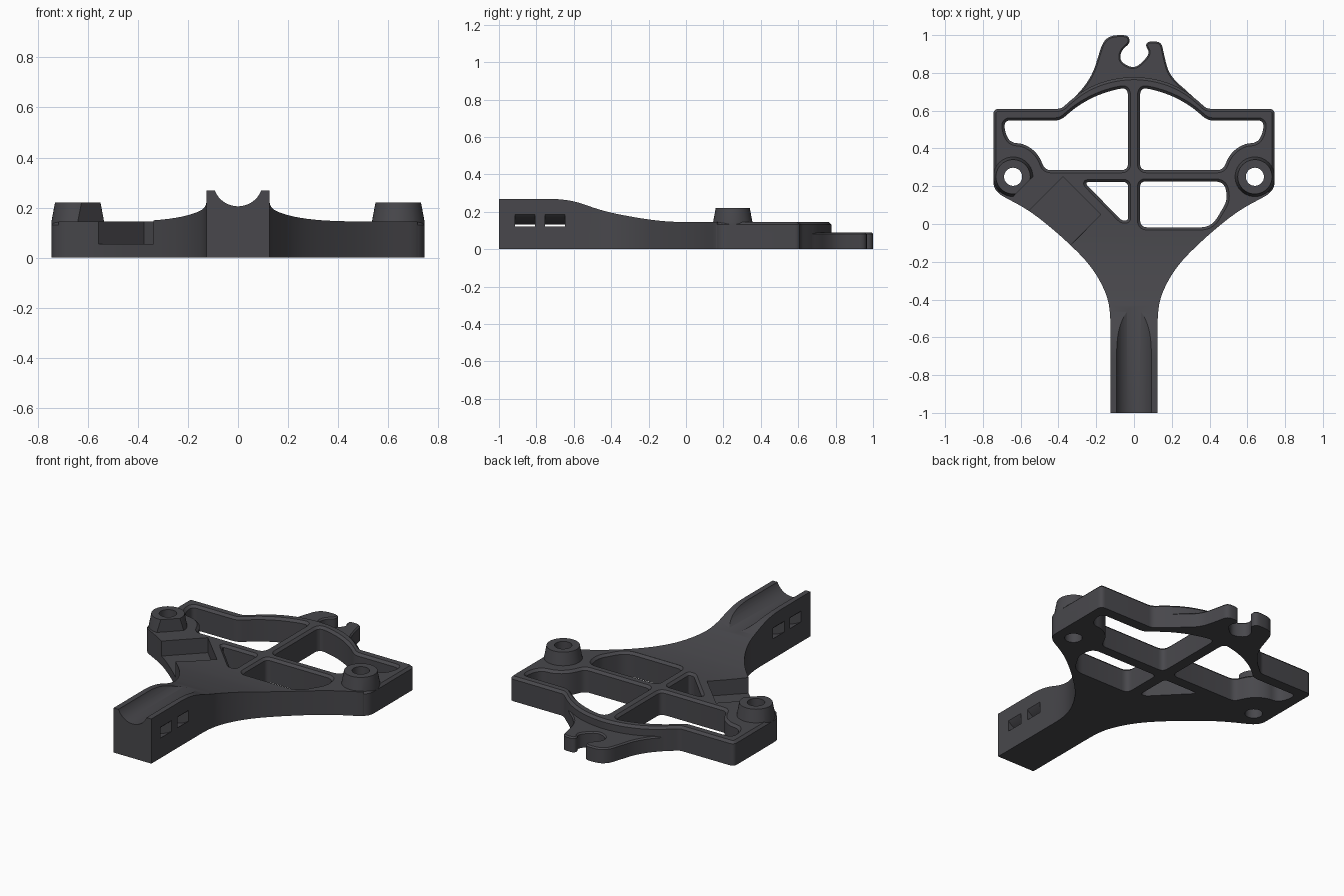
import bpy, bmesh, math
from mathutils import Vector

if "Cube" in bpy.data.objects:
    bpy.data.objects.remove(bpy.data.objects["Cube"])

H = 0.145     # plate thickness
C = 0.014     # edge chamfer

mat = bpy.data.materials.new("charcoal_plastic")
mat.diffuse_color = (0.065, 0.064, 0.072, 1)
mat.use_nodes = True
mat.node_tree.nodes["Principled BSDF"].inputs["Base Color"].default_value = mat.diffuse_color


def rounded(points, n=5):
    """Closed outline from (x, y, corner cut) points, returned counter-clockwise."""
    out = []
    k = len(points)
    for i, (x, y, t) in enumerate(points):
        p = Vector((x, y))
        if t == 0:
            out.append(p)
            continue
        ends = []
        for q in (points[i - 1], points[(i + 1) % k]):
            d = Vector(q[:2]) - p
            ends.append(p + d.normalized() * min(t, d.length * 0.48))
        a, b = ends
        for j in range(n + 1):
            s = j / n
            out.append(a * (1 - s) ** 2 + p * 2 * s * (1 - s) + b * s * s)
    area = sum(out[i - 1].cross(out[i]) for i in range(len(out)))
    return out if area > 0 else out[::-1]


def offset(loop, d):
    """Push a counter-clockwise loop outward by d."""
    res = []
    for i, p in enumerate(loop):
        a = (p - loop[i - 1]).normalized()
        b = (loop[(i + 1) % len(loop)] - p).normalized()
        na, nb = Vector((a.y, -a.x)), Vector((b.y, -b.x))
        m = (na + nb).normalized()
        res.append(p + m * d / max(0.5, m.dot(na)))
    return res


def make(name, bm):
    bmesh.ops.recalc_face_normals(bm, faces=bm.faces)
    me = bpy.data.meshes.new(name)
    bm.to_mesh(me)
    bm.free()
    me.materials.append(mat)
    ob = bpy.data.objects.new(name, me)
    bpy.context.collection.objects.link(ob)
    return ob


def prism(name, loop, levels, axis="z"):
    """Stack the loop at (height, offset) levels; axis x or y lays it down."""
    place = {"z": lambda p, h: (p.x, p.y, h),
             "x": lambda p, h: (h, p.x, p.y),
             "y": lambda p, h: (p.x, h, p.y)}[axis]
    bm = bmesh.new()
    rings = [[bm.verts.new(place(p, h)) for p in (offset(loop, d) if d else loop)]
             for h, d in levels]
    for r, s in zip(rings, rings[1:]):
        for i in range(len(r)):
            bm.faces.new((r[i - 1], r[i], s[i], s[i - 1]))
    bm.faces.new(rings[0][::-1])
    bm.faces.new(rings[-1])
    return make(name, bm)


def combine(ob, other, op):
    m = ob.modifiers.new(op.lower(), "BOOLEAN")
    m.operation, m.solver, m.object = op, "EXACT", other
    bpy.context.view_layer.objects.active = ob
    bpy.ops.object.modifier_apply(modifier=m.name)
    bpy.data.objects.remove(other)


def circle(x, y, r, n=40):
    return [Vector((x + r * math.cos(2 * math.pi * i / n),
                    y + r * math.sin(2 * math.pi * i / n))) for i in range(n)]


def flip(points):
    return [(-x, y, t) for x, y, t in points]


def sym(points):
    return points + flip(points)[::-1]


# Neck: flared outline trimmed by the rising side profile
flare = [(0.725, 0.17, 0.02), (0.70, 0.15, 0.02), (0.55, 0.07, 0.1), (0.39, -0.06, 0.1),
         (0.25, -0.195, 0.1), (0.175, -0.305, 0.1), (0.125, -0.43, 0.1), (0.125, -1, 0)]
body = prism("bracket", rounded(sym(flare)), [(0, 0), (0.4, 0)])
side = [(-1.1, -0.1, 0), (-1.1, 0.268, 0), (-0.62, 0.268, 0.1), (-0.45, 0.204, 0.1),
        (-0.25, 0.165, 0.1), (-0.09, H, 0.1), (0.4, H, 0), (0.4, -0.1, 0)]
combine(body, prism("side_trim", rounded(side), [(-1, 0), (1, 0)], "x"), "INTERSECT")

# Head plate with arched rear edge
head = [(0.45, 0.08, 0), (0.56, 0.085, 0), (0.70, 0.15, 0.03), (0.745, 0.19, 0.04),
        (0.745, 0.61, 0.03), (0.385, 0.61, 0.02), (0.33, 0.66, 0.1), (0.27, 0.705, 0.1),
        (0.19, 0.745, 0.1), (0.10, 0.77, 0.1), (0.02, 0.778, 0.02)]
combine(body, prism("head", rounded(sym(head)), [(0, 0), (H - C, 0), (H, -C)]), "UNION")

# Thin rear hook
hook = [(-0.33, 0.60, 0), (-0.385, 0.61, 0), (-0.33, 0.655, 1), (-0.26, 0.73, 1),
        (-0.215, 0.805, 1), (-0.19, 0.885, 1), (-0.165, 0.965, 1), (-0.12, 1.0, 1),
        (-0.03, 1.0, 0.03), (-0.02, 0.96, 0.02), (-0.07, 0.915, 0.03), (-0.075, 0.86, 1),
        (-0.01, 0.825, 1), (0.035, 0.845, 1), (0.085, 0.905, 0.03), (0.06, 0.945, 0.02),
        (0.075, 0.967, 0.02), (0.145, 0.965, 0.03), (0.158, 0.90, 1), (0.18, 0.81, 1),
        (0.22, 0.755, 1), (0.28, 0.705, 1), (0.35, 0.635, 1), (0.385, 0.61, 0),
        (0.33, 0.60, 0), (0.2, 0.70, 0.1), (0, 0.75, 0.1), (-0.2, 0.70, 0.1)]
combine(body, prism("hook", rounded(hook, 4), [(0, 0), (0.082, 0), (0.09, -0.008)]), "UNION")

# Tapered screw bosses; the left one has a flat towards the pocket
for s in (-1, 1):
    boss = prism("boss", circle(s * 0.64, 0.25, 0.105), [(0.07, 0), (H, 0), (0.22, -0.014)])
    if s < 0:
        flat = [(-0.585, 0.20, 0), (-0.385, 0.40, 0), (-0.285, 0.0, 0), (-0.785, 0.0, 0)]
        combine(boss, prism("flat_cutter", rounded(flat), [(0, 0), (0.4, 0)]), "DIFFERENCE")
    combine(body, boss, "UNION")

# Openings through the plate, with chamfered upper rims
window = [(0.032, 0.285, 0.035), (0.47, 0.285, 0.03), (0.51, 0.375, 0.06),
          (0.58, 0.425, 0.05), (0.655, 0.43, 0.04), (0.685, 0.49, 0.04),
          (0.685, 0.548, 0.03), (0.39, 0.548, 0.03), (0.30, 0.625, 0.1),
          (0.20, 0.68, 0.1), (0.10, 0.712, 0.1), (0.032, 0.722, 0.045)]
slot = [(0.032, 0.225, 0.03), (0.48, 0.225, 0.05), (0.495, 0.125, 0.04),
        (0.41, -0.018, 0.06), (0.032, -0.018, 0.04)]
triangle = [(-0.032, 0.222, 0.025), (-0.265, 0.222, 0.03), (-0.065, 0.018, 0.02),
            (-0.032, 0.018, 0.015)]
for shape in (window, flip(window), slot, triangle):
    cut = prism("opening_cutter", rounded(shape),
                [(-0.1, 0), (H - C, 0), (H, C), (H + 0.1, C)])
    combine(body, cut, "DIFFERENCE")

# Screw holes
for s in (-1, 1):
    combine(body, prism("screw_cutter", circle(s * 0.64, 0.25, 0.048, 32),
                        [(-0.1, 0), (0.4, 0)]), "DIFFERENCE")

# Diagonal pocket, open at the outer edge
pocket = [(-0.375, 0.25, 0), (-0.175, 0.05, 0), (-0.475, -0.25, 0), (-0.675, -0.05, 0)]
combine(body, prism("pocket_cutter", rounded(pocket), [(0.055, 0), (0.4, 0)]), "DIFFERENCE")

# Round cradle along the neck
combine(body, prism("cradle_cutter", circle(0, 0.305, 0.1, 48),
                    [(-1.1, 0), (0.1, 0)], "y"), "DIFFERENCE")

# Two strap slots curving beneath the cradle
for y in (-0.86, -0.70):
    ring = prism("strap_cutter", circle(0, 0.305, 0.223, 64), [(y - 0.053, 0), (y + 0.053, 0)], "y")
    core = prism("strap_core", circle(0, 0.305, 0.173, 64), [(y - 0.1, 0), (y + 0.1, 0)], "y")
    combine(ring, core, "DIFFERENCE")
    combine(body, ring, "DIFFERENCE")

# Shading
bpy.ops.object.select_all(action="DESELECT")
body.select_set(True)
bpy.context.view_layer.objects.active = body
bpy.ops.object.shade_smooth_by_angle(angle=math.radians(25))
